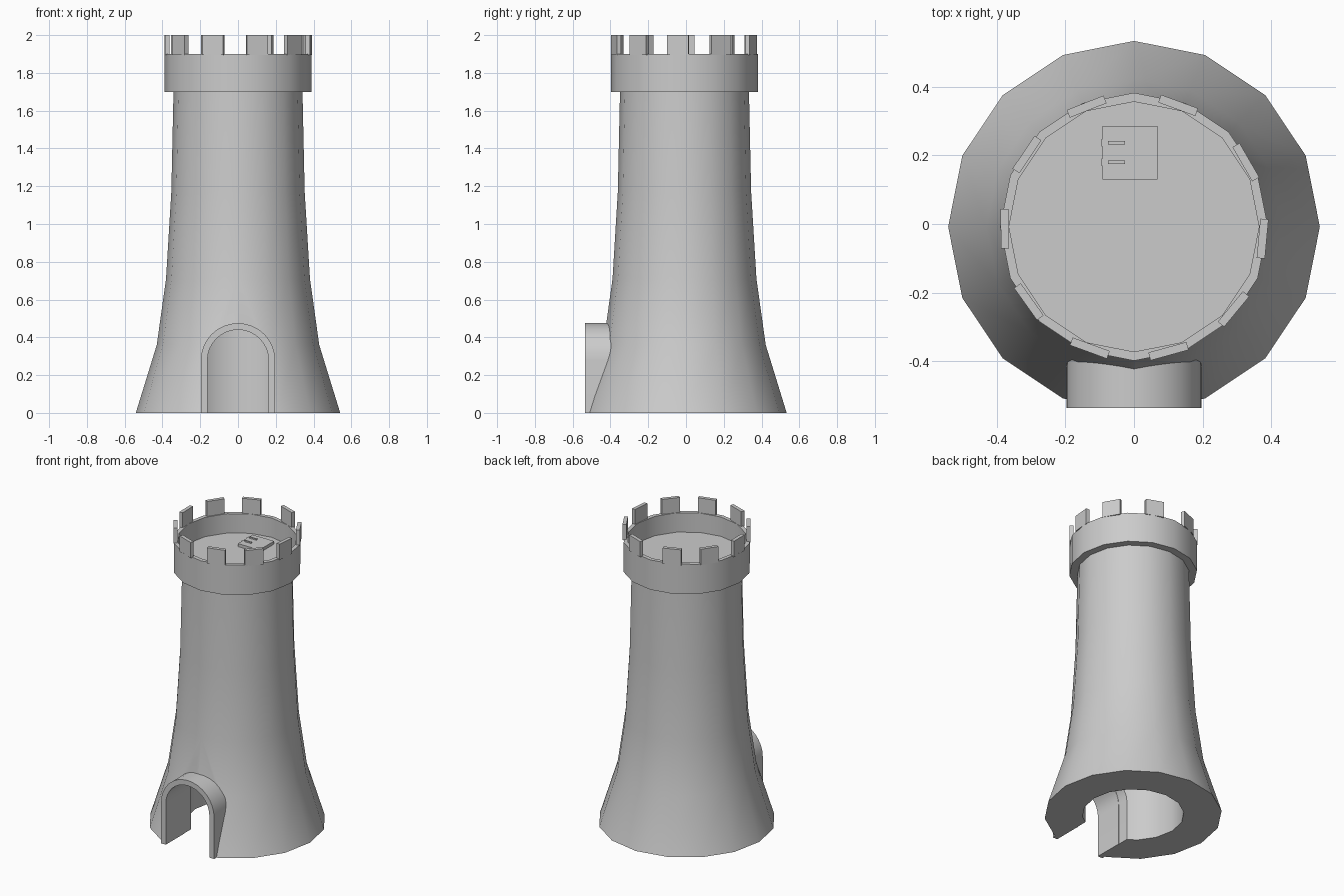
import bpy, bmesh
from math import sin, cos, pi, radians
from mathutils import Matrix, Vector

if "Cube" in bpy.data.objects:
    bpy.data.objects.remove(bpy.data.objects["Cube"])

CY = -0.008          # tower axis in y
SIDES = 16


def finish(name, bm, smooth=True):
    bmesh.ops.remove_doubles(bm, verts=bm.verts, dist=1e-5)
    bmesh.ops.recalc_face_normals(bm, faces=bm.faces)
    me = bpy.data.meshes.new(name)
    bm.to_mesh(me)
    bm.free()
    ob = bpy.data.objects.new(name, me)
    bpy.context.collection.objects.link(ob)
    if smooth:
        smooth_by_angle(ob)
    return ob


def activate(ob):
    bpy.ops.object.select_all(action='DESELECT')
    ob.select_set(True)
    bpy.context.view_layer.objects.active = ob


def smooth_by_angle(ob):
    activate(ob)
    bpy.ops.object.shade_smooth_by_angle(angle=radians(32))


def lathe(name, profile, closed):
    bm = bmesh.new()
    rings = []
    for r, z in profile:
        if r == 0:
            rings.append([bm.verts.new((0, CY, z))] * SIDES)
        else:
            rings.append([bm.verts.new((r * cos(2 * pi * i / SIDES),
                                        CY + r * sin(2 * pi * i / SIDES), z))
                          for i in range(SIDES)])
    pairs = list(zip(rings, rings[1:]))
    if closed:
        pairs.append((rings[-1], rings[0]))
    for a, b in pairs:
        for i in range(SIDES):
            j = (i + 1) % SIDES
            quad = list(dict.fromkeys((a[i], a[j], b[j], b[i])))
            bm.faces.new(quad)
    return finish(name, bm)


def arch(r, z0, spring=0.278, n=16):
    """Open arch outline from left foot over the top to right foot."""
    pts = [(-r, z0)]
    pts += [(-r * cos(pi * i / n), spring + r * sin(pi * i / n)) for i in range(n + 1)]
    return pts + [(r, z0)]


def box(bm, size, matrix):
    bmesh.ops.create_cube(bm, size=1, matrix=matrix @ Matrix.Diagonal((*size, 1)))


# flared hollow tower wall
wall = lathe("tower_wall", [(0.31, 0), (0.541, 0), (0.43, 0.36), (0.381, 0.71),
                            (0.353, 1.17), (0.341, 1.72), (0.31, 1.72)], True)

# door passage cut through the wall
bm = bmesh.new()
front = bm.faces.new([bm.verts.new((x, -0.7, z)) for x, z in arch(0.164, -0.1)])
ext = bmesh.ops.extrude_face_region(bm, geom=[front])
bmesh.ops.translate(bm, vec=(0, 0.65, 0),
                    verts=[v for v in ext["geom"] if isinstance(v, bmesh.types.BMVert)])
cutter = finish("door_cutter", bm, False)
mod = wall.modifiers.new("door", 'BOOLEAN')
mod.operation = 'DIFFERENCE'
mod.solver = 'EXACT'
mod.object = cutter
activate(wall)
bpy.ops.object.modifier_apply(modifier=mod.name)
bpy.data.objects.remove(cutter)
smooth_by_angle(wall)

# arched door surround
bm = bmesh.new()
loops = [[bm.verts.new((x, y, z)) for x, z in arch(r, 0)]
         for r, y in ((0.197, -0.535), (0.197, -0.34), (0.162, -0.34), (0.162, -0.535))]
for k in range(4):
    a, b = loops[k], loops[(k + 1) % 4]
    for i in range(len(a) - 1):
        bm.faces.new((a[i], a[i + 1], b[i + 1], b[i]))
for end in (0, -1):
    bm.faces.new([lp[end] for lp in loops])
finish("door_surround", bm)

# parapet ring with recessed deck
lathe("parapet_and_deck", [(0, 1.7), (0.39, 1.7), (0.39, 1.9), (0.364, 1.9),
                           (0.364, 1.77), (0, 1.77)], False)

# merlons, slightly unevenly spaced
bm = bmesh.new()
for deg in (70, 30, -5.3, -39.6, -74.5, -110, -144.5, -179.2, -214, -248.5):
    a = radians(deg)
    pos = Vector((0.376 * cos(a), CY + 0.376 * sin(a), 1.947))
    box(bm, (0.024, 0.115, 0.106), Matrix.Translation(pos) @ Matrix.Rotation(a, 4, 'Z'))
finish("merlons", bm, False)

# trapdoor with hinge straps
bm = bmesh.new()
box(bm, (0.16, 0.156, 0.03), Matrix.Translation((-0.011, 0.207, 1.775)))
finish("trapdoor", bm, False)
bm = bmesh.new()
for y in (0.18, 0.237):
    box(bm, (0.05, 0.01, 0.01), Matrix.Translation((-0.051, y, 1.793)))
    box(bm, (0.008, 0.022, 0.014), Matrix.Translation((-0.09, y, 1.784)))
finish("trapdoor_hinges", bm, False)
